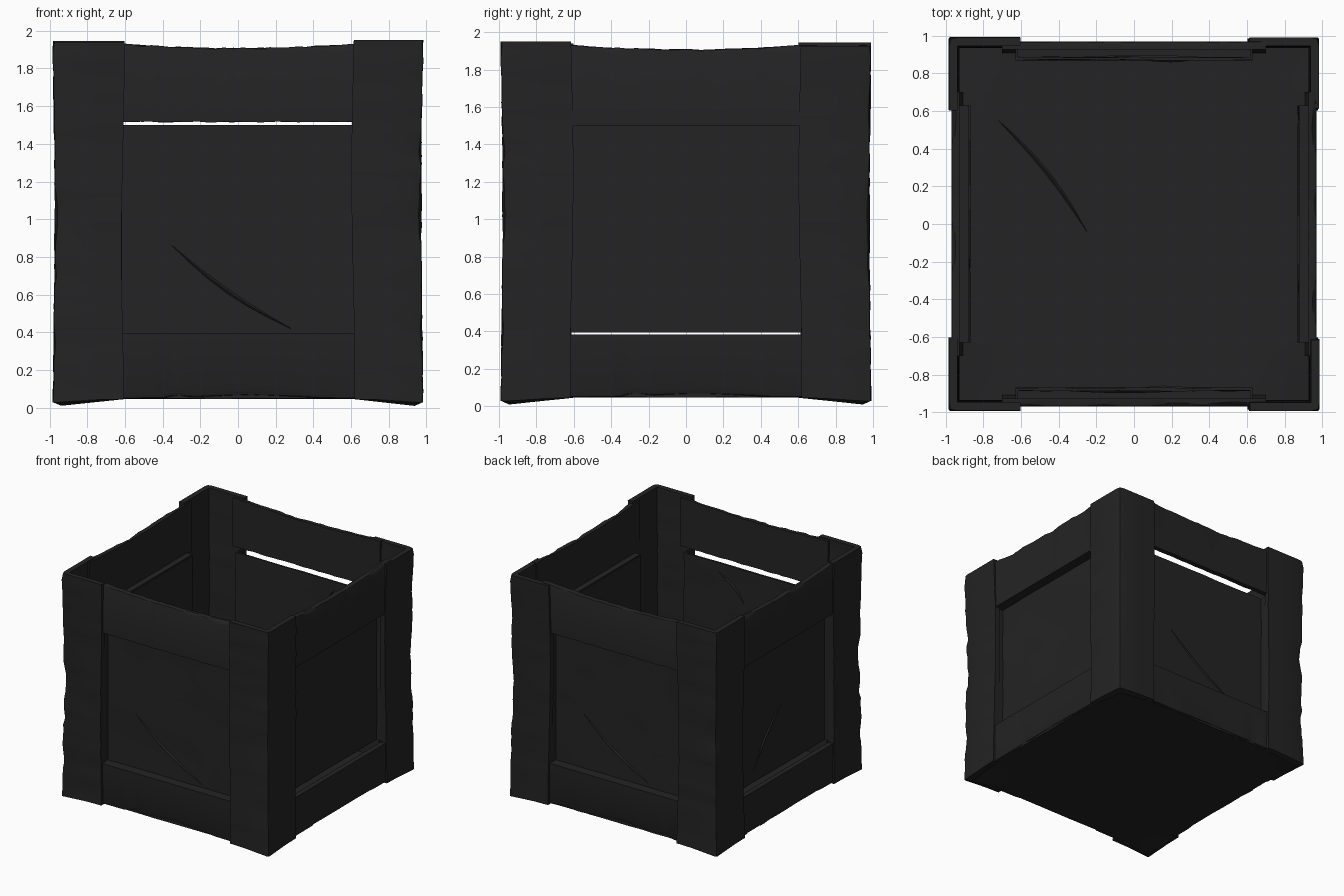
import bpy, bmesh, math, random
from mathutils import Matrix, Vector

if "Cube" in bpy.data.objects:
    bpy.data.objects.remove(bpy.data.objects["Cube"], do_unlink=True)

rng = random.Random(7)
mat = bpy.data.materials.new("charcoal_wood")
mat.use_nodes = True
COLOR = (0.017, 0.017, 0.017, 1)
mat.diffuse_color = COLOR
bsdf = mat.node_tree.nodes["Principled BSDF"]
bsdf.inputs["Base Color"].default_value = COLOR
bsdf.inputs["Roughness"].default_value = 0.9

OUT, BOTTOM, HALF = 0.985, 0.045, 0.62


def finish(name, bm, matrix=Matrix()):
    """Place the mesh, sag the underside into corner feet, and make the object."""
    bm.transform(matrix)
    for v in bm.verts:
        if v.co.z < 0.12:
            x, y = abs(v.co.x) - 0.91, abs(v.co.y) - 0.91
            v.co.z -= 0.042 * math.exp(-(x * x + y * y) / 0.012)
    bmesh.ops.recalc_face_normals(bm, faces=bm.faces)
    mesh = bpy.data.meshes.new(name)
    bm.to_mesh(mesh)
    bm.free()
    mesh.materials.append(mat)
    obj = bpy.data.objects.new(name, mesh)
    bpy.context.collection.objects.link(obj)
    bpy.ops.object.select_all(action="DESELECT")
    obj.select_set(True)
    bpy.context.view_layer.objects.active = obj
    bpy.ops.object.shade_smooth_by_angle(angle=math.radians(28))
    return obj


def sweep(name, sections, matrix=Matrix()):
    """Skin a list of equal-length point loops and cap the ends."""
    bm = bmesh.new()
    rings = [[bm.verts.new(p) for p in s] for s in sections]
    n = len(rings[0])
    for a, b in zip(rings, rings[1:]):
        for i in range(n):
            j = (i + 1) % n
            bm.faces.new((a[i], a[j], b[j], b[i]))
    bm.faces.new(rings[0])
    bm.faces.new(rings[-1])
    return finish(name, bm, matrix)


def box(name, lo, hi, matrix=Matrix(), cuts=0, bumps=0.0):
    """Box between two corners, optionally subdivided and slightly uneven."""
    bm = bmesh.new()
    lo, hi = Vector(lo), Vector(hi)
    bmesh.ops.create_cube(bm, size=1)
    for v in bm.verts:
        v.co = (lo + hi) / 2 + v.co * (hi - lo)
    if cuts:
        bmesh.ops.subdivide_edges(bm, edges=bm.edges[:], cuts=cuts, use_grid_fill=True)
        thin = min(range(3), key=lambda i: hi[i] - lo[i])
        for v in bm.verts:
            v.co[thin] += rng.uniform(-bumps, bumps)
    return finish(name, bm, matrix)


def chips(count, low, high):
    """Random chips, each with a centre, half width and depth."""
    return [(rng.uniform(low, high), rng.uniform(0.07, 0.16), rng.uniform(0.02, 0.055))
            for _ in range(count)]


def chip_depth(t, marks):
    return 0.012 + max([d * max(0, 1 - abs(t - c) / w) ** 0.6 for c, w, d in marks])


def spread(low, high, count):
    return [low + (high - low) * i / (count - 1) for i in range(count)]


def crack(name, start, end, normal, width=0.022, height=0.012):
    """Low tapered splinter lying on a surface."""
    a, b, n = Vector(start), Vector(end), Vector(normal)
    side = (b - a).cross(n).normalized()
    sections = []
    for t in spread(0, 1, 7):
        k = 0.15 + 0.85 * math.sin(math.pi * t)
        p = a.lerp(b, t) + side * 0.03 * math.sin(math.pi * t)
        sections.append([p - side * width * k / 2, p + n * height * k, p + side * width * k / 2])
    sweep(name, sections)


# Corner posts: L-shaped boards with a chipped outer edge
TOPS = {(-1, -1): 1.94, (1, -1): 1.95, (1, 1): 1.925, (-1, 1): 1.945}
for (sx, sy), top in TOPS.items():
    marks = chips(3, 0.2, 1.8) + [(1.02, 0.15, 0.07), (top, 0.05, 0.03)]
    sections = []
    for z in spread(BOTTOM, top, 36):
        c = chip_depth(z, marks)
        x = OUT - 0.012 * math.sin(math.pi * z / 2) + rng.uniform(-0.003, 0.003)
        y = x + 0.008
        e = HALF - 0.01 + 0.008 * math.sin(3 * z + sx)
        t = 0.045
        loop = [(e, y), (0.75, y), (x - c, y), (x - 0.2 * c, y - 0.2 * c), (x, y - c), (x, 0.75),
                (x, e), (x - t, e), (x - t, y - t), (e, y - t)]
        sections.append([(sx * px, sy * py, z) for px, py in loop])
    side = ("back" if sy > 0 else "front") + ("_left" if sx > 0 else "_right")
    sweep(side + "_post", sections)

# Four walls: chipped rails around a recessed panel
for k, wall in enumerate(("front", "left", "back", "right")):
    turn = Matrix.Rotation(k * math.pi / 2, 4, "Z")
    gap_above = k % 2 == 0
    panel_low, panel_high = 0.395, 1.5
    yo, yi, yp = -0.968, -0.925, -0.885

    # Top rail
    marks = chips(4, -0.6, 0.6)
    under = panel_high + (0.013 if gap_above else 0)
    sections = []
    for x in spread(-0.7, 0.7, 30):
        c = 0.6 * chip_depth(x, marks)
        z = 1.908 + 0.022 * min(1, abs(x) / 0.6) ** 2 + rng.uniform(-0.003, 0.003)
        u = under + (rng.uniform(0, 0.006) if gap_above else 0)
        sections.append([(x, yo, u), (x, yo, z - c), (x, yo + 0.3 * c, z - 0.3 * c),
                         (x, yo + 0.5 * c + 0.005, z), (x, yi, z), (x, yi, u)])
    sweep(wall + "_top_rail", sections, turn)

    # Bottom rail, broken away under its middle
    marks = chips(2, -0.5, 0.5) + [(0.08, 0.36, 0.045)]
    sections = []
    for x in spread(-0.7, 0.7, 30):
        c = chip_depth(x, marks)
        z = panel_low if gap_above else panel_low - 0.01
        b = BOTTOM + 0.008 * (1 - abs(x))
        sections.append([(x, yo, z), (x, yo, b + c), (x, yo + 0.3 * c, b + 0.3 * c),
                         (x, yo + c, b), (x, yi + 0.02, b), (x, yi, z)])
    sweep(wall + "_bottom_rail", sections, turn)

    # Recessed panel and the reveals joining it to the frame
    w = HALF + 0.01
    box(wall + "_panel", (-w, yp, panel_low), (w, yp + 0.015, panel_high), turn, 7, 0.003)
    for s, label in ((-1, "_reveal_a"), (1, "_reveal_b")):
        x0, x1 = sorted((s * (HALF - 0.004), s * w))
        box(wall + label, (x0, yi - 0.02, panel_low), (x1, yp + 0.01, panel_high), turn)
    ledge = panel_low - 0.01 if gap_above else panel_high
    box(wall + "_ledge", (-w, yi - 0.02, ledge), (w, yp + 0.01, ledge + 0.01), turn)

# Floor
box("floor", (-0.95, -0.95, BOTTOM + 0.003), (0.95, 0.95, BOTTOM + 0.04), cuts=15, bumps=0.002)

# Splinters on the panels and floor
for s, wall in ((-1, "front"), (1, "back")):
    crack(wall + "_splinter", (0.35 * s, 0.885 * s, 0.86), (-0.28 * s, 0.885 * s, 0.42), (0, s, 0))
    crack(wall + "_inner_splinter", (0.05, 0.87 * s, 1.2), (0.3, 0.87 * s, 1.42), (0, -s, 0))
crack("right_splinter", (-0.885, -0.05, 0.95), (-0.885, 0.35, 0.5), (-1, 0, 0))
crack("floor_splinter", (-0.25, -0.04, 0.084), (-0.72, 0.55, 0.084), (0, 0, 1))
